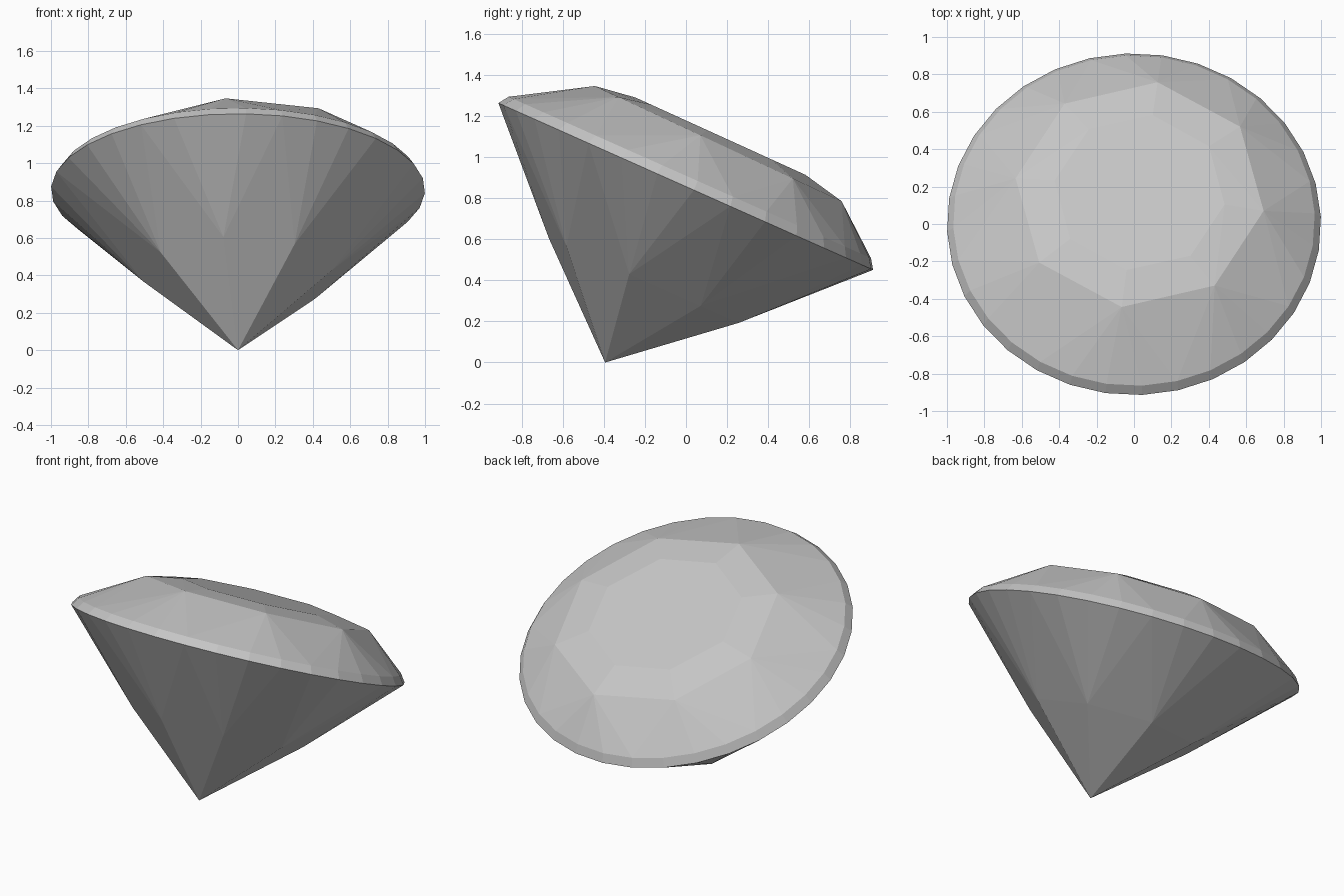
import bpy, bmesh, math
from mathutils import Matrix, Vector

# Remove the default cube only
cube = bpy.data.objects.get("Cube")
if cube:
    bpy.data.objects.remove(cube, do_unlink=True)

# Gem material
grey = bpy.data.materials.new("gem grey")
colour = (0.56, 0.56, 0.56, 1.0)
grey.diffuse_color = colour
grey.use_nodes = True
grey.node_tree.nodes["Principled BSDF"].inputs["Base Color"].default_value = colour


def ring(bm, count, phase, radius, height, cx=0.0, cy=0.0, lean=0.0):
    """Add a regular ring of points around the gem axis."""
    for i in range(count):
        a = math.radians(phase) + math.tau * i / count
        x, y = cx + radius * math.cos(a), cy + radius * math.sin(a)
        bm.verts.new((x, y, height + lean * y))


bm = bmesh.new()
FACET = 36.25   # angle of the eight main facet corners
GIRDLE = 2.5    # angle of the first girdle corner

# Crown: raised table and its surrounding octagon
ring(bm, 8, FACET, 0.46, 0.29, 0.03, 0.055, -0.008)
ring(bm, 8, FACET + 0.5, 0.67, 0.253, 0.03, 0.06, -0.018)
# Girdle: narrow sloping band
ring(bm, 32, GIRDLE, 0.967, 0.045)
ring(bm, 32, GIRDLE, 1.0, -0.003)
# Pavilion: lower facet corners and the point
ring(bm, 8, FACET, 0.512, -0.505)
bm.verts.new((0, -0.01, -0.946))

# Facets wrap tightly around all the rings
bmesh.ops.convex_hull(bm, input=bm.verts[:])
bmesh.ops.dissolve_limit(bm, angle_limit=math.radians(0.5),
                         verts=bm.verts[:], edges=bm.edges[:])
bmesh.ops.recalc_face_normals(bm, faces=bm.faces[:])

# Lean the gem back so that it stands on its point
tilt = Matrix.Translation((0, 0, 0.86)) @ Matrix.Rotation(math.radians(-24), 4, 'X')
bm.transform(tilt)
low = min(v.co.z for v in bm.verts)
bmesh.ops.translate(bm, verts=bm.verts[:], vec=Vector((0, 0, -low)))

mesh = bpy.data.meshes.new("cut_gem")
bm.to_mesh(mesh)
bm.free()
mesh.materials.append(grey)
gem = bpy.data.objects.new("cut_gem", mesh)
bpy.context.collection.objects.link(gem)
